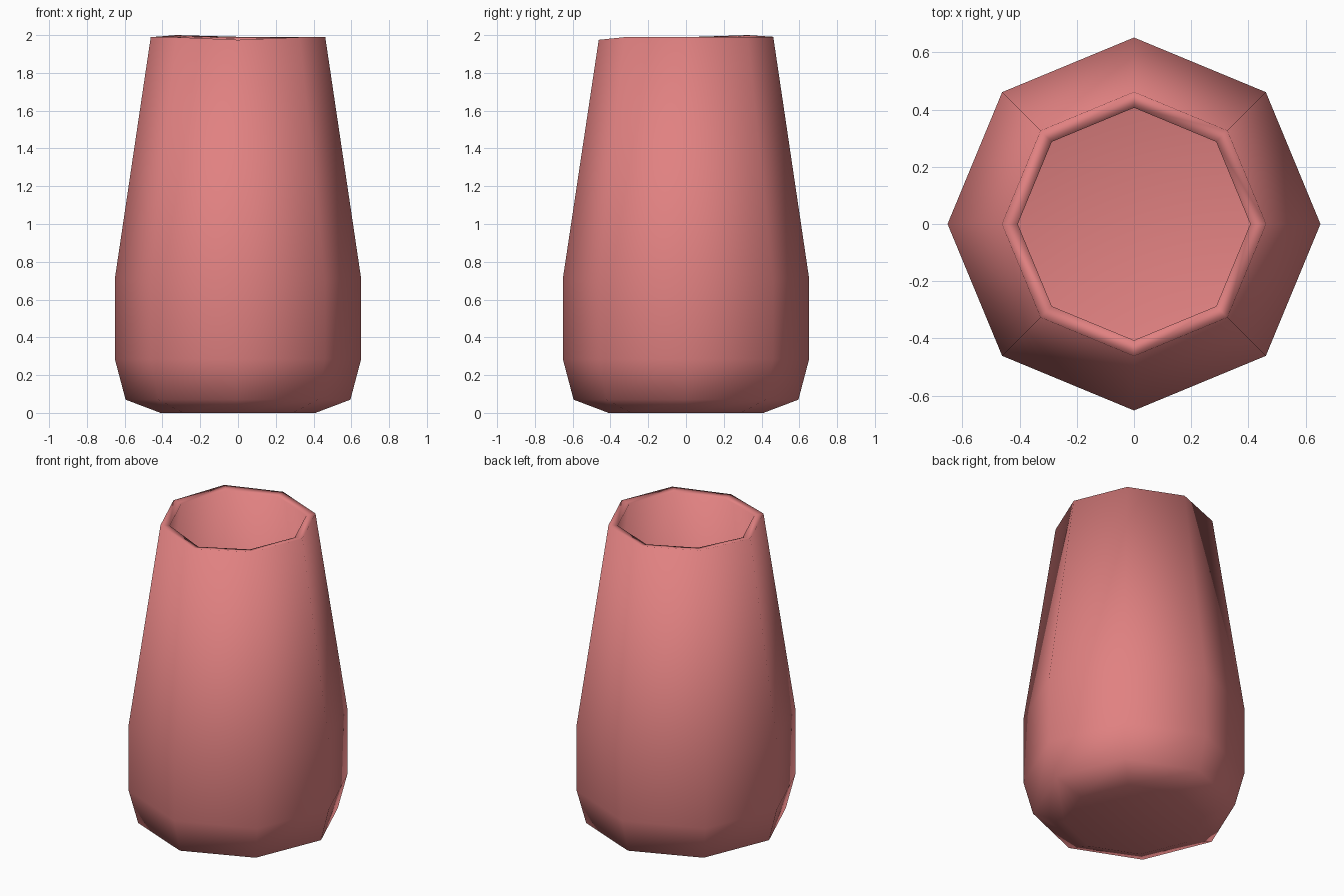
import bpy, bmesh, math

if "Cube" in bpy.data.objects:
    bpy.data.objects.remove(bpy.data.objects["Cube"])

# One terracotta-pink colour
pink = bpy.data.materials.new("dusty pink")
pink.diffuse_color = (0.75, 0.22, 0.22, 1)
pink.use_nodes = True
pink.node_tree.nodes["Principled BSDF"].inputs["Base Color"].default_value = pink.diffuse_color

# Outer profile: radius, height
profile = [(0.41, 0.0), (0.595, 0.07), (0.652, 0.285), (0.652, 0.71), (0.462, 1.989)]
SIDES = 8
# Slight unevenness of the rim: side index -> height change
rim_shift = {2: 0.002, 3: 0.011, 6: -0.014}

# Eight-sided body, open at the top
bm = bmesh.new()
rings = []
for r, z in profile:
    top = z > 1.9
    rings.append([bm.verts.new((r * math.cos(i * math.tau / SIDES),
                                r * math.sin(i * math.tau / SIDES),
                                z + (rim_shift.get(i, 0) if top else 0)))
                  for i in range(SIDES)])
for low, high in zip(rings, rings[1:]):
    for i in range(SIDES):
        j = (i + 1) % SIDES
        bm.faces.new((low[i], low[j], high[j], high[i]))
bm.faces.new(list(reversed(rings[0])))
for f in bm.faces:
    f.smooth = True

mesh = bpy.data.meshes.new("vase")
bm.to_mesh(mesh)
bm.free()
mesh.materials.append(pink)
vase = bpy.data.objects.new("vase", mesh)
bpy.context.collection.objects.link(vase)

# Wall thickness, grown inwards
wall = vase.modifiers.new("wall", 'SOLIDIFY')
wall.thickness = 0.056
wall.offset = -1
